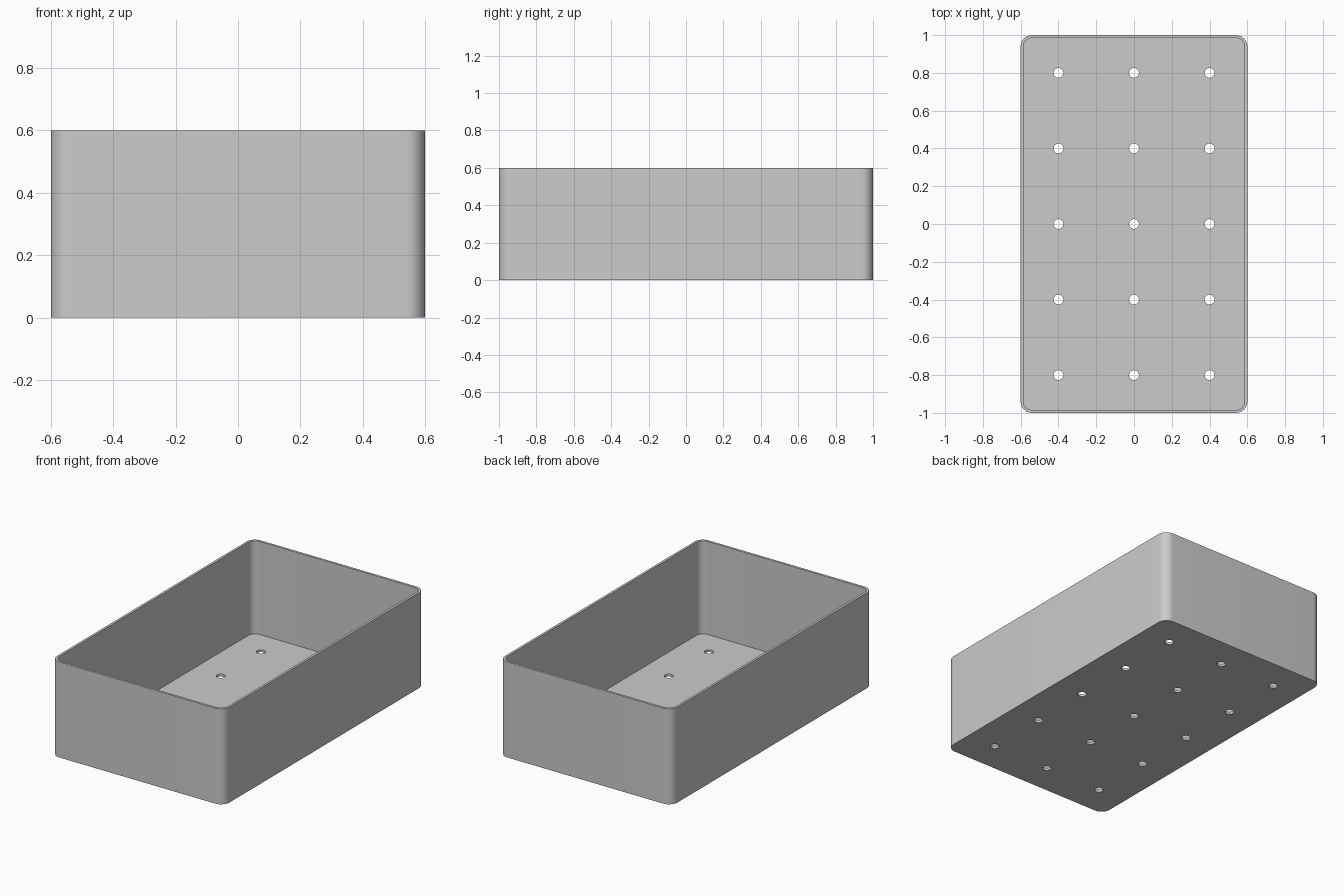
import bpy
import bmesh
from math import cos, sin, pi, radians

WIDTH, LENGTH, HEIGHT = 1.2, 2.0, 0.6
WALL, CORNER = 0.015, 0.06
HOLE_RADIUS, HOLE_SPACING = 0.026, 0.4

if "Cube" in bpy.data.objects:
    bpy.data.objects.remove(bpy.data.objects["Cube"], do_unlink=True)

grey = bpy.data.materials.new("light_grey")
grey.use_nodes = True
colour = (0.6, 0.6, 0.6, 1)
grey.diffuse_color = colour
grey.node_tree.nodes["Principled BSDF"].inputs["Base Color"].default_value = colour


def arc(cx, cy, radius, start, sweep, steps):
    return [(cx + radius * cos(start + sweep * i / steps),
             cy + radius * sin(start + sweep * i / steps)) for i in range(steps + 1)]


def rounded_rect(width, length, radius):
    x, y = width / 2 - radius, length / 2 - radius
    points = []
    for i, (sx, sy) in enumerate([(1, 1), (-1, 1), (-1, -1), (1, -1)]):
        points += arc(sx * x, sy * y, radius, i * pi / 2, pi / 2, 12)
    return points


def prisms(name, outlines, bottom, top):
    """Make one object of upright prisms, one for each outline."""
    bm = bmesh.new()
    for outline in outlines:
        face = bm.faces.new([bm.verts.new((x, y, bottom)) for x, y in outline])
        raised = bmesh.ops.extrude_face_region(bm, geom=[face])["geom"]
        verts = [v for v in raised if isinstance(v, bmesh.types.BMVert)]
        bmesh.ops.translate(bm, verts=verts, vec=(0, 0, top - bottom))
    bmesh.ops.recalc_face_normals(bm, faces=bm.faces)
    mesh = bpy.data.meshes.new(name)
    bm.to_mesh(mesh)
    bm.free()
    mesh.materials.append(grey)
    obj = bpy.data.objects.new(name, mesh)
    bpy.context.collection.objects.link(obj)
    return obj


# Solid tray body with rounded upright corners
tray = prisms("tray", [rounded_rect(WIDTH, LENGTH, CORNER)], 0, HEIGHT)

# Open cavity, leaving a thin wall and floor
cavity = prisms("cavity_cutter",
                [rounded_rect(WIDTH - 2 * WALL, LENGTH - 2 * WALL, CORNER - WALL)],
                WALL, HEIGHT + 0.1)

# Grid of drainage holes through the floor
circles = [arc(i * HOLE_SPACING, j * HOLE_SPACING, HOLE_RADIUS, 0, 2 * pi, 32)[:-1]
           for i in range(-1, 2) for j in range(-2, 3)]
holes = prisms("drain_hole_cutter", circles, -0.1, 0.1)

bpy.ops.object.select_all(action="DESELECT")
tray.select_set(True)
bpy.context.view_layer.objects.active = tray
for cutter in (cavity, holes):
    cutter.hide_render = True
    cut = tray.modifiers.new(cutter.name, "BOOLEAN")
    cut.operation = "DIFFERENCE"
    cut.solver = "EXACT"
    cut.object = cutter
    bpy.ops.object.modifier_apply(modifier=cut.name)
    bpy.data.objects.remove(cutter, do_unlink=True)

# Smooth corners and holes, sharp rims
bpy.ops.object.shade_smooth_by_angle(angle=radians(30))
